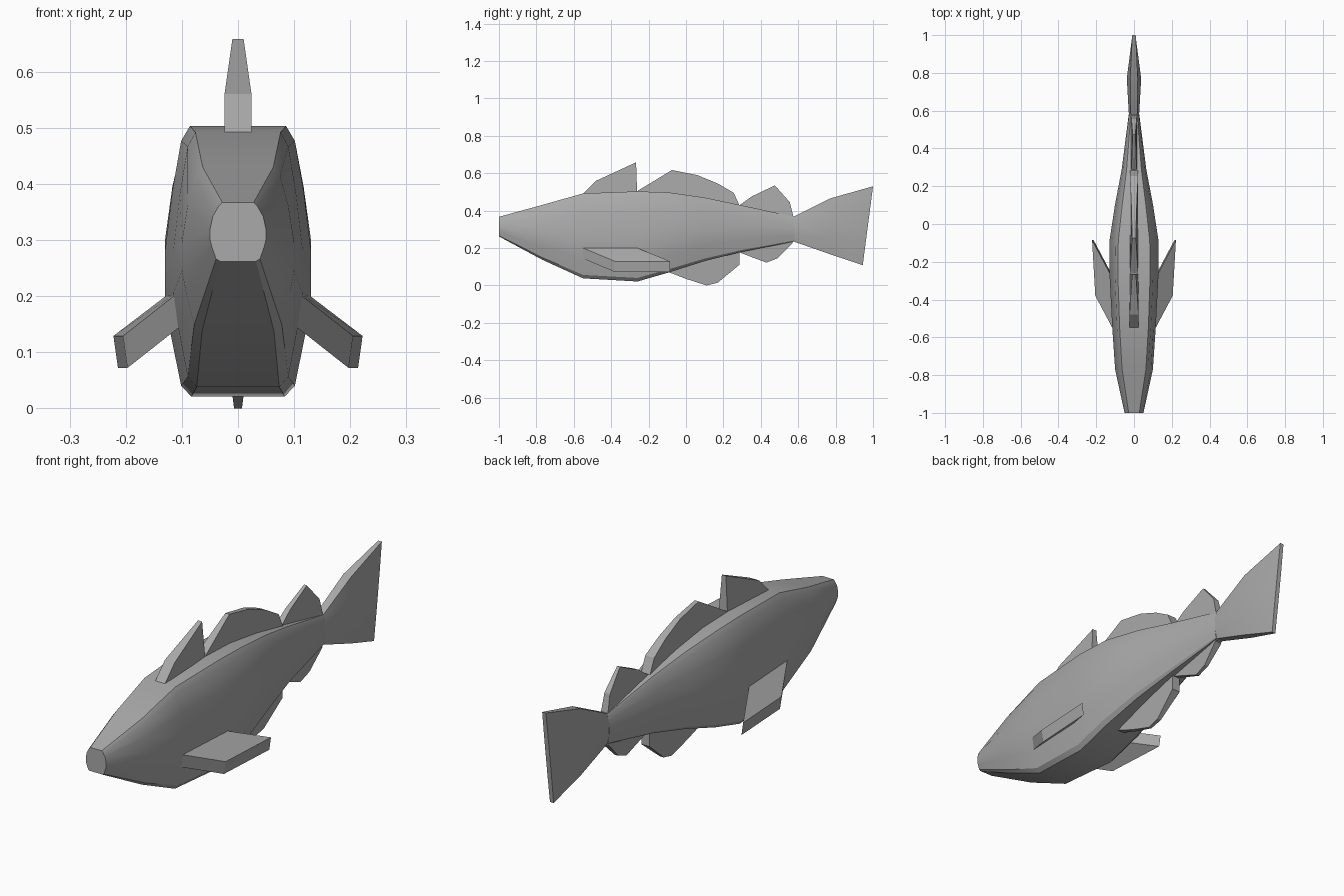
import bpy, bmesh

if "Cube" in bpy.data.objects:
    bpy.data.objects.remove(bpy.data.objects["Cube"])

grey = bpy.data.materials.new("fish grey")
grey.diffuse_color = (0.4, 0.4, 0.4, 1)
grey.use_nodes = True
grey.node_tree.nodes["Principled BSDF"].inputs["Base Color"].default_value = grey.diffuse_color


def make(name, verts, faces, smooth=False):
    """Mesh object with outward normals."""
    bm = bmesh.new()
    vs = [bm.verts.new(v) for v in verts]
    for f in faces:
        bm.faces.new([vs[i] for i in f])
    bmesh.ops.recalc_face_normals(bm, faces=bm.faces)
    me = bpy.data.meshes.new(name)
    bm.to_mesh(me)
    bm.free()
    me.materials.append(grey)
    ob = bpy.data.objects.new(name, me)
    bpy.context.collection.objects.link(ob)
    if smooth:
        bpy.context.view_layer.objects.active = ob
        ob.select_set(True)
        bpy.ops.object.shade_smooth_by_angle(angle=0.42)
        ob.select_set(False)
    return ob


def loft(name, rings, smooth=True):
    """Skin closed rings of equal length and cap both ends."""
    n = len(rings[0])
    verts = [p for r in rings for p in r]
    faces = [(k * n + i, k * n + (i + 1) % n, (k + 1) * n + (i + 1) % n, (k + 1) * n + i)
             for k in range(len(rings) - 1) for i in range(n)]
    faces += [tuple(range(n)), tuple(range(len(verts) - n, len(verts)))]
    return make(name, verts, faces, smooth)


# Body: y, bottom, top, half width, width share of the flat back
stations = [(-1, .262, .367, .05, .56), (-.77, .138, .43, .10, .63),
            (-.55, .038, .492, .115, .66), (-.26, .021, .503, .13, .66),
            (-.09, .07, .497, .13, .64), (.1, .13, .47, .101, .62),
            (.29, .178, .43, .065, .6), (.58, .235, .367, .028, .6)]
rings = []
for y, lo, hi, w, t in stations:
    half = [(t, 1), (t + .12, .945), (.9, .76), (1, .54), (1, .37),
            (.93, .24), (.78, .04), (.64, 0)]
    right = [(fx * w, y, lo + fz * (hi - lo)) for fx, fz in half]
    rings.append(right + [(-x, yy, z) for x, yy, z in reversed(right)])
loft("body", rings)

# Tail fin: thickest in the middle, thin slanted trailing edge
rings = []
for ylo, yhi, lo, hi, w, edge in [(.575, .575, .235, .367, .027, .017),
                                  (.77, .77, .167, .465, .038, .02),
                                  (.945, 1, .108, .53, .01, .009)]:
    right = [(x, ylo + (yhi - ylo) * f, lo + (hi - lo) * f)
             for x, f in ((edge, 1), (w, .7), (w, .3), (edge, 0))]
    rings.append(right + [(-x, y, z) for x, y, z in reversed(right)])
loft("tail_fin", rings)


def fin(name, outline, z_root, z_tip, w_root, w_tip):
    """Upright fin on the centre line, thinner towards its tip."""
    def ring(side):
        out = []
        for y, z in outline:
            f = min(1, max(0, (z - z_root) / (z_tip - z_root)))
            out.append((side * (w_root + (w_tip - w_root) * f), y, z))
        return out
    return loft(name, [ring(-1), ring(1)], False)


# Fins along the back
fin("front_back_fin", [(-.55, .46), (-.55, .49), (-.48, .56), (-.267, .658), (-.26, .46)],
    .56, .658, .024, .01)
fin("middle_back_fin", [(-.26, .46), (-.26, .505), (-.075, .617), (.06, .59), (.17, .545),
                        (.255, .495), (.285, .43), (.27, .39)], .5, .617, .022, .01)
fin("rear_back_fin", [(.28, .4), (.288, .43), (.35, .475), (.475, .535), (.555, .445),
                      (.575, .365), (.56, .34)], .4, .535, .017, .007)

# Fins under the belly
fin("front_belly_fin", [(-.1, .12), (-.09, .07), (0, .035), (.11, 0), (.17, .015),
                        (.285, .11), (.285, .21)], .1, 0, .02, .007)
fin("rear_belly_fin", [(.28, .21), (.29, .175), (.43, .122), (.49, .145),
                       (.57, .225), (.56, .26)], .22, .122, .017, .007)

# Side fins: slanted slabs sunk into the flanks
for name, s in (("right_side_fin", 1), ("left_side_fin", -1)):
    top = [(.088, -.6, .221), (.1, -.315, .222), (.222, -.085, .129), (.205, -.38, .129)]
    loft(name, [[(s * x, y, z) for x, y, z in top],
                [(s * (x - .008), y, z - .057) for x, y, z in top]], False)
